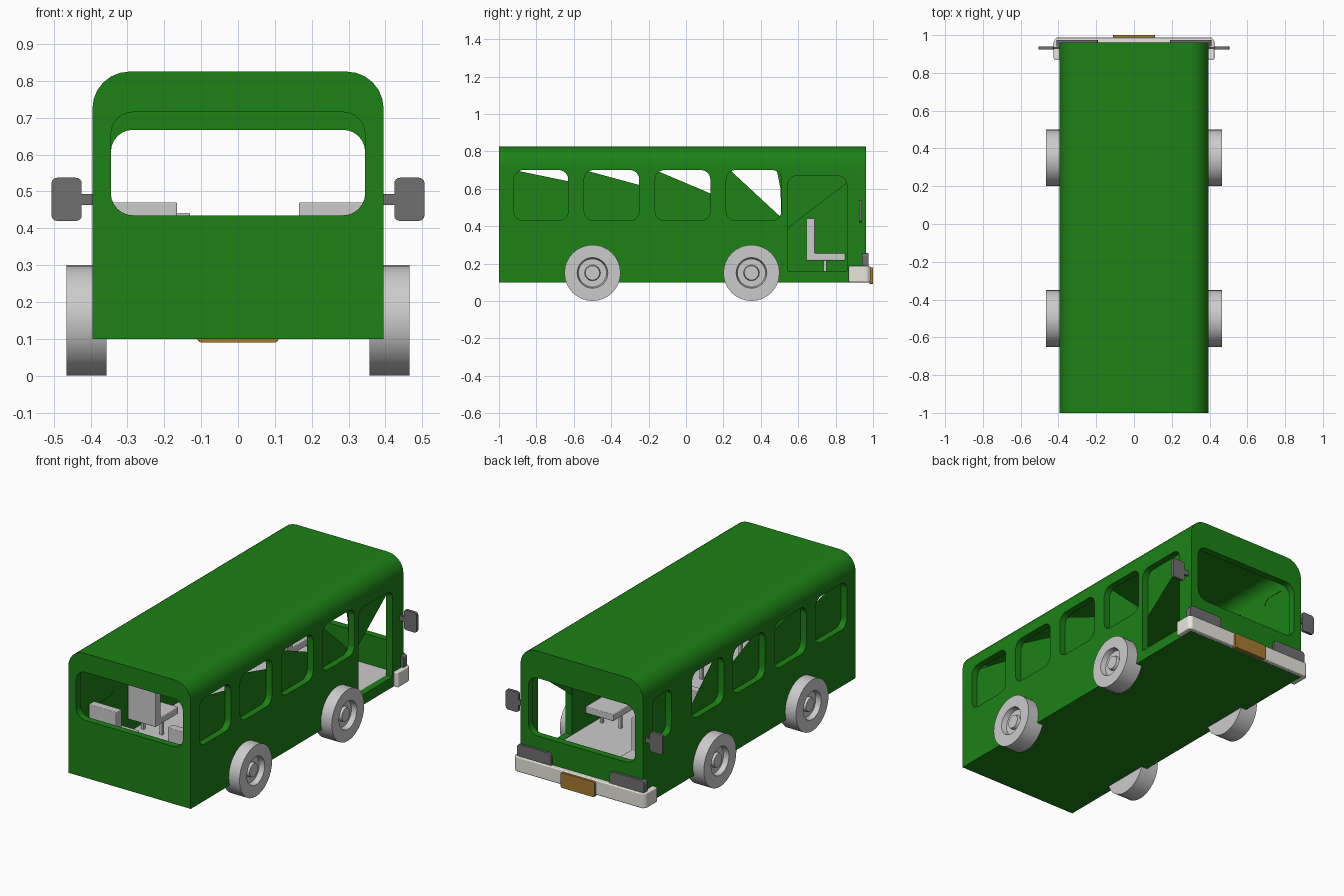
import bpy, bmesh, math
from mathutils import Vector

if "Cube" in bpy.data.objects:
    bpy.data.objects.remove(bpy.data.objects["Cube"])


def mat(name, r, g, b):
    m = bpy.data.materials.new(name)
    m.diffuse_color = (r, g, b, 1)
    m.use_nodes = True
    m.node_tree.nodes["Principled BSDF"].inputs["Base Color"].default_value = m.diffuse_color
    return m


GREEN = mat("green_paint", 0.012, 0.22, 0.008)
CREAM = mat("bumper_white", 0.8, 0.79, 0.73)
AMBER = mat("plate_amber", 0.38, 0.2, 0.03)
DARK = mat("dark_grey", 0.16, 0.16, 0.16)


def finish(bm, name, material=None, smooth=False, bevel=0):
    if bevel:
        bmesh.ops.bevel(bm, geom=bm.edges[:], offset=bevel, segments=3,
                        profile=0.5, affect='EDGES')
    bmesh.ops.recalc_face_normals(bm, faces=bm.faces[:])
    me = bpy.data.meshes.new(name)
    bm.to_mesh(me)
    bm.free()
    ob = bpy.data.objects.new(name, me)
    bpy.context.collection.objects.link(ob)
    if material:
        me.materials.append(material)
    if smooth:
        bpy.ops.object.select_all(action='DESELECT')
        ob.select_set(True)
        bpy.context.view_layer.objects.active = ob
        bpy.ops.object.shade_smooth_by_angle(angle=math.radians(35))
    return ob


def prism(name, pts, axis, a, b, material=None, **kw):
    """Extrude a 2D outline along an axis from a to b."""
    def place(u, v, w):
        return {'x': (w, u, v), 'y': (u, w, v), 'z': (u, v, w)}[axis]
    bm = bmesh.new()
    f = bm.faces.new([bm.verts.new(place(u, v, a)) for u, v in pts])
    if b != a:
        new = bmesh.ops.extrude_face_region(bm, geom=[f])['geom']
        move = Vector(place(0, 0, b - a))
        bmesh.ops.translate(bm, vec=move,
                            verts=[g for g in new if isinstance(g, bmesh.types.BMVert)])
    return finish(bm, name, material, **kw)


def rounded(u0, u1, v0, v1, r_low, r_top, n=6):
    """Rectangle outline with separate bottom and top corner radii."""
    pts = []
    for su, sv, start, r in ((1, 0, -90, r_low), (1, 1, 0, r_top),
                             (0, 1, 90, r_top), (0, 0, 180, r_low)):
        cu = u1 - r if su else u0 + r
        cv = v1 - r if sv else v0 + r
        if r == 0:
            pts.append((cu, cv))
            continue
        for i in range(n + 1):
            t = math.radians(start + 90 * i / n)
            pts.append((cu + r * math.cos(t), cv + r * math.sin(t)))
    return pts


def box(name, x0, x1, y0, y1, z0, z1, material=None, **kw):
    return prism(name, [(x0, y0), (x1, y0), (x1, y1), (x0, y1)], 'z', z0, z1, material, **kw)


# hollow body with windows cut out
WIN = [(-0.92, -0.63), (-0.545, -0.25), (-0.165, 0.13), (0.215, 0.51)]
WALL = 0.355
body = prism("bus_body", rounded(-0.395, 0.395, 0.1, 0.825, 0, 0.1), 'y', -1, 0.962, GREEN)
cutters = [prism("cut_cabin", rounded(-WALL, WALL, 0.13, 0.785, 0, 0.07), 'y', -0.96, 0.922),
           prism("cut_rear", rounded(-0.345, 0.345, 0.435, 0.715, 0.06, 0.06), 'y', -1.1, -0.9),
           prism("cut_windshield", rounded(-0.345, 0.345, 0.33, 0.667, 0.06, 0.06), 'y', 0.88, 1.1),
           prism("cut_door", rounded(0.545, 0.86, 0.16, 0.67, 0, 0.05), 'x', 0.3, 0.5),
           prism("cut_driver_window", rounded(0.70, 0.87, 0.43, 0.69, 0.04, 0.04), 'x', -0.5, -0.3)]
cutters += [prism("cut_window", rounded(a, b, 0.43, 0.70, 0.05, 0.05), 'x', -0.5, 0.5)
            for a, b in WIN]
bpy.context.view_layer.objects.active = body
for c in cutters:
    m = body.modifiers.new("cut", 'BOOLEAN')
    m.operation = 'DIFFERENCE'
    m.solver = 'EXACT'
    m.object = c
    bpy.ops.object.modifier_apply(modifier=m.name)
    bpy.data.objects.remove(c, do_unlink=True)
bpy.ops.object.select_all(action='DESELECT')
body.select_set(True)
bpy.ops.object.shade_smooth_by_angle(angle=math.radians(35))

# slanted inner panels partly closing the windows and door
PANELS = [[(a, 0.43), (b, 0.43), (b, z), (a, 0.70)]
          for (a, b), z in zip(WIN[:3], (0.64, 0.62, 0.575))]
PANELS += [[(0.215, 0.43), (0.51, 0.43), (0.505, 0.45), (0.235, 0.70), (0.215, 0.70)],
           [(0.485, 0.70), (0.505, 0.60), (0.51, 0.45), (0.51, 0.70)]]
for s in (-1, 1):
    for p in PANELS:
        prism("window_panel", p, 'x', s * 0.357, s * 0.357, GREEN)
prism("door_panel", [(0.545, 0.39), (0.86, 0.63), (0.86, 0.67), (0.545, 0.67)],
      'x', 0.357, 0.357, GREEN)
prism("driver_window_panel", [(0.70, 0.43), (0.87, 0.43), (0.87, 0.69), (0.70, 0.69)],
      'x', -0.357, -0.357, GREEN)

# floor
box("floor", -0.354, 0.354, -0.959, 0.921, 0.131, 0.158)


# seats: L-shaped cushion and back on two legs
def seat(name, x, y, z):
    prof = [(0, 0), (0.21, 0), (0.21, 0.04), (0.047, 0.04), (0.047, 0.225), (0, 0.225)]
    prism(name, [(y + u, z + v) for u, v in prof], 'x', x - 0.09, x + 0.09, bevel=0.004)
    for dx in (-0.06, 0.06):
        box(name + "_leg", x + dx - 0.008, x + dx + 0.008, y + 0.093, y + 0.109, 0.155, z + 0.005)


for y in (-0.885, -0.525, -0.15, 0.225):
    for x in (-0.255, 0.255):
        seat("passenger_seat", x, y, 0.245)
seat("driver_seat", -0.22, 0.643, 0.217)


# wheels lathed around the axle
def wheel(s, y):
    prof = [(0, 0.357), (0.15, 0.357), (0.15, 0.465), (0.082, 0.465), (0.075, 0.435),
            (0.042, 0.435), (0.038, 0.452), (0, 0.452)]
    bm = bmesh.new()
    vs = [bm.verts.new((s * x, y, 0.15 + r)) for r, x in prof]
    es = [bm.edges.new(p) for p in zip(vs, vs[1:])]
    bmesh.ops.spin(bm, geom=vs + es, cent=(0, y, 0.15), axis=(1, 0, 0),
                   angle=2 * math.pi, steps=32)
    bmesh.ops.remove_doubles(bm, verts=bm.verts[:], dist=1e-4)
    finish(bm, "wheel", smooth=True)


for s in (-1, 1):
    for y in (-0.5, 0.35):
        wheel(s, y)

# wrap-around bumper and plate
half = [(0.425, 0.87), (0.425, 0.97), (0.41, 0.987)]
inner = [(0.393, 0.958), (0.393, 0.87)]
U = ([(-x, y) for x, y in half] + [(x, y) for x, y in reversed(half)]
     + list(reversed(inner)) + [(-x, y) for x, y in inner])
prism("bumper", U, 'z', 0.1, 0.187, CREAM, bevel=0.006)
prism("number_plate", rounded(-0.11, 0.11, 0.09, 0.178, 0.01, 0.01, 3), 'y', 0.98, 1.0, AMBER)

# headlights and side mirrors
for s in (-1, 1):
    u = sorted((s * 0.19, s * 0.41))
    prism("headlight", rounded(u[0], u[1], 0.18, 0.256, 0.005, 0.02, 4), 'y', 0.94, 0.975, DARK)
    u = sorted((s * 0.424, s * 0.506))
    prism("mirror", rounded(u[0], u[1], 0.42, 0.537, 0.015, 0.015, 4), 'y', 0.924, 0.94, DARK)
    u = sorted((s * 0.385, s * 0.43))
    box("mirror_arm", u[0], u[1], 0.926, 0.938, 0.463, 0.493, DARK)
